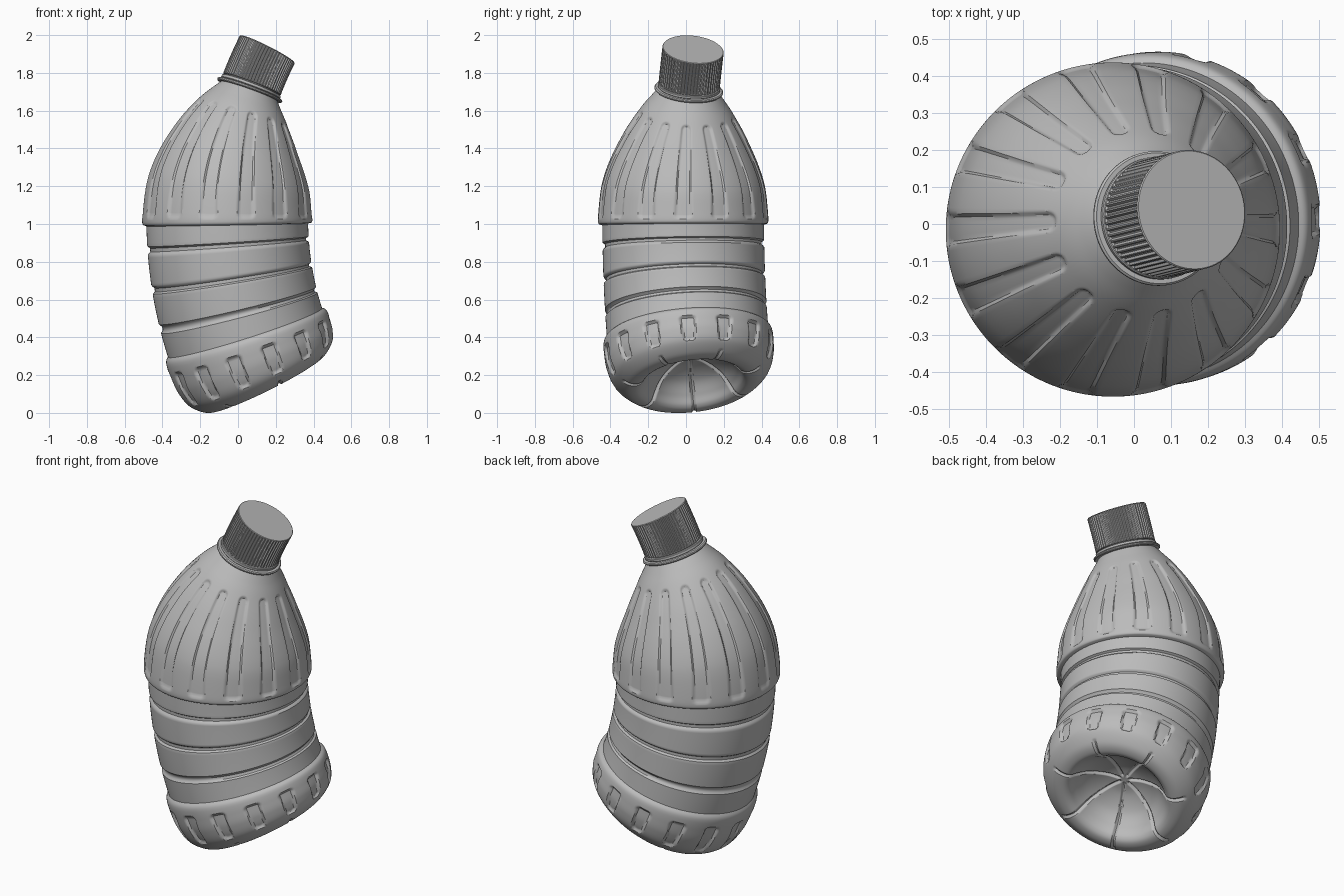
import bpy, bmesh, math
from mathutils import Vector

cube = bpy.data.objects.get("Cube")
if cube:
    bpy.data.objects.remove(cube)

TAU = 2 * math.pi
BEND_R = 1.938                       # radius of the bent centre line
BEND_DIR = math.radians(14)          # heading the ends lean towards
CENTRE = Vector((-0.057, -0.015, 1.03))
RIBS = 14

grey = bpy.data.materials.new("plain_grey")
grey.use_nodes = True
grey.diffuse_color = (0.5, 0.5, 0.5, 1)
grey.node_tree.nodes["Principled BSDF"].inputs["Base Color"].default_value = (0.5, 0.5, 0.5, 1)


def bend(x, y, t):
    """Wrap an upright point around the curved centre line."""
    c, s = math.cos(BEND_DIR), math.sin(BEND_DIR)
    p, q = x * c + y * s, y * c - x * s
    a = t / BEND_R
    p2 = BEND_R - (BEND_R - p) * math.cos(a)
    return CENTRE + Vector((p2 * c - q * s, p2 * s + q * c, (BEND_R - p) * math.sin(a)))


def spline(pts, step):
    """Evenly sampled Catmull-Rom curve through profile points."""
    v = [Vector(p) for p in pts]
    v = [2 * v[0] - v[1]] + v + [2 * v[-1] - v[-2]]
    out = []
    for a, b, c, d in zip(v, v[1:], v[2:], v[3:]):
        n = max(1, math.ceil((c - b).length / step))
        for i in range(n):
            f = i / n
            out.append(0.5 * (2 * b + (c - a) * f + (2 * a - 5 * b + 4 * c - d) * f * f
                              + (3 * b - a - 3 * c + d) * f ** 3))
    return out + [v[-2]]


def revolve(name, profile, segs, relief=lambda r, t, ang: 0):
    """Spin a profile, push it along its normal by relief, then bend it."""
    bm = bmesh.new()
    rows = []
    last = len(profile) - 1
    for i, (r, t) in enumerate(profile):
        tan = (Vector(profile[min(i + 1, last)]) - Vector(profile[max(i - 1, 0)])).normalized()
        row = []
        for k in range(segs):
            ang = TAU * k / segs
            d = relief(r, t, ang)
            rr, tt = r + tan.y * d, t - tan.x * d
            row.append(bm.verts.new(bend(rr * math.cos(ang), rr * math.sin(ang), tt)))
        rows.append(row)
    for low, high in zip(rows, rows[1:]):
        for k in range(segs):
            n = (k + 1) % segs
            bm.faces.new((low[k], low[n], high[n], high[k]))
    bm.faces.new(rows[0][::-1])
    bm.faces.new(rows[-1])
    mesh = bpy.data.meshes.new(name)
    bm.to_mesh(mesh)
    bm.free()
    mesh.materials.append(grey)
    obj = bpy.data.objects.new(name, mesh)
    bpy.context.collection.objects.link(obj)
    bpy.ops.object.select_all(action='DESELECT')
    obj.select_set(True)
    bpy.context.view_layer.objects.active = obj
    bpy.ops.object.shade_smooth_by_angle(angle=math.radians(35))
    return obj


def slot(u, v, half_w, half_h, corner, edge):
    """0..1 mask of a rounded rectangle with a soft wall."""
    qx, qy = abs(u) - half_w + corner, abs(v) - half_h + corner
    dist = min(max(qx, qy), 0) + math.hypot(max(qx, 0), max(qy, 0)) - corner
    f = min(max(-dist / edge, 0), 1)
    return f * f * (3 - 2 * f)


def wrap(ang, count):
    """Angle from the nearest of count evenly spaced spokes."""
    step = TAU / count
    return (ang + step / 2) % step - step / 2


def shell_relief(r, t, ang):
    u = wrap(ang, RIBS) * r
    if t > -0.03:                    # long tapered shoulder flutes
        return -0.010 * slot(u, t - 0.287, 0.05 - 0.038 * t, 0.287, 0.026, 0.012)
    if t > -0.6:                     # hoop grooves round the waist
        return -0.014 * max(slot(0, t + g, 1, 0.019, 0.001, 0.011) for g in (0.140, 0.314, 0.487))
    if r > 0.40 and t > -0.86:       # short dents round the base
        return -0.014 * slot(u, t + 0.762, 0.042 + 0.10 * (t + 0.762), 0.085, 0.026, 0.012)
    # star of narrow channels under the base
    v = wrap(ang - math.pi, RIBS // 2) * r
    return -0.012 * slot(v, r - 0.2, 0.013, 0.18, 0.01, 0.012)


# Bottle shell: hollowed foot, base, waist, shoulder
STEP = 0.008
foot = [(0.01, -0.755), (0.10, -0.765), (0.19, -0.805), (0.245, -0.86), (0.275, -0.9),
        (0.31, -0.913), (0.36, -0.9), (0.418, -0.845), (0.444, -0.77), (0.45, -0.70),
        (0.449, -0.65), (0.442, -0.628), (0.428, -0.615)]
waist = [(0.428, -0.61), (0.428, -0.035)]
shoulder = [(0.444, -0.03), (0.45, -0.02), (0.45, 0.02), (0.438, 0.14), (0.42, 0.22),
            (0.387, 0.31), (0.345, 0.4), (0.3, 0.485), (0.24, 0.58), (0.195, 0.64), (0.16, 0.685)]
neck = [(0.15, 0.69), (0.15, 0.75)]
revolve("bottle_shell", spline(foot, STEP) + spline(waist, STEP) + spline(shoulder, STEP) + neck,
        RIBS * 24, shell_relief)


def band(name, radius, low, high, soft):
    """Plain ring with softened rims."""
    revolve(name, [(0.14, low), (radius - soft, low), (radius, low + soft),
                   (radius, high - soft), (radius - soft, high), (0.14, high)], 96)


band("neck_collar", 0.182, 0.686, 0.702, 0.005)
band("seal_band", 0.166, 0.704, 0.722, 0.003)

# Screw cap with square grip ridges
GRIPS = 60


def grip(r, t, ang):
    inside = r > 0.155 and 0.73 < t < 0.925
    return -0.006 if inside and (ang * GRIPS / TAU + 0.125) % 1 > 0.5 else 0


sides = [(0.163, 0.731 + 0.193 * i / 8) for i in range(9)]
revolve("screw_cap", [(0.14, 0.726), (0.160, 0.726), (0.163, 0.729)] + sides
        + [(0.163, 0.927), (0.160, 0.930), (0.01, 0.930)], GRIPS * 4, grip)
